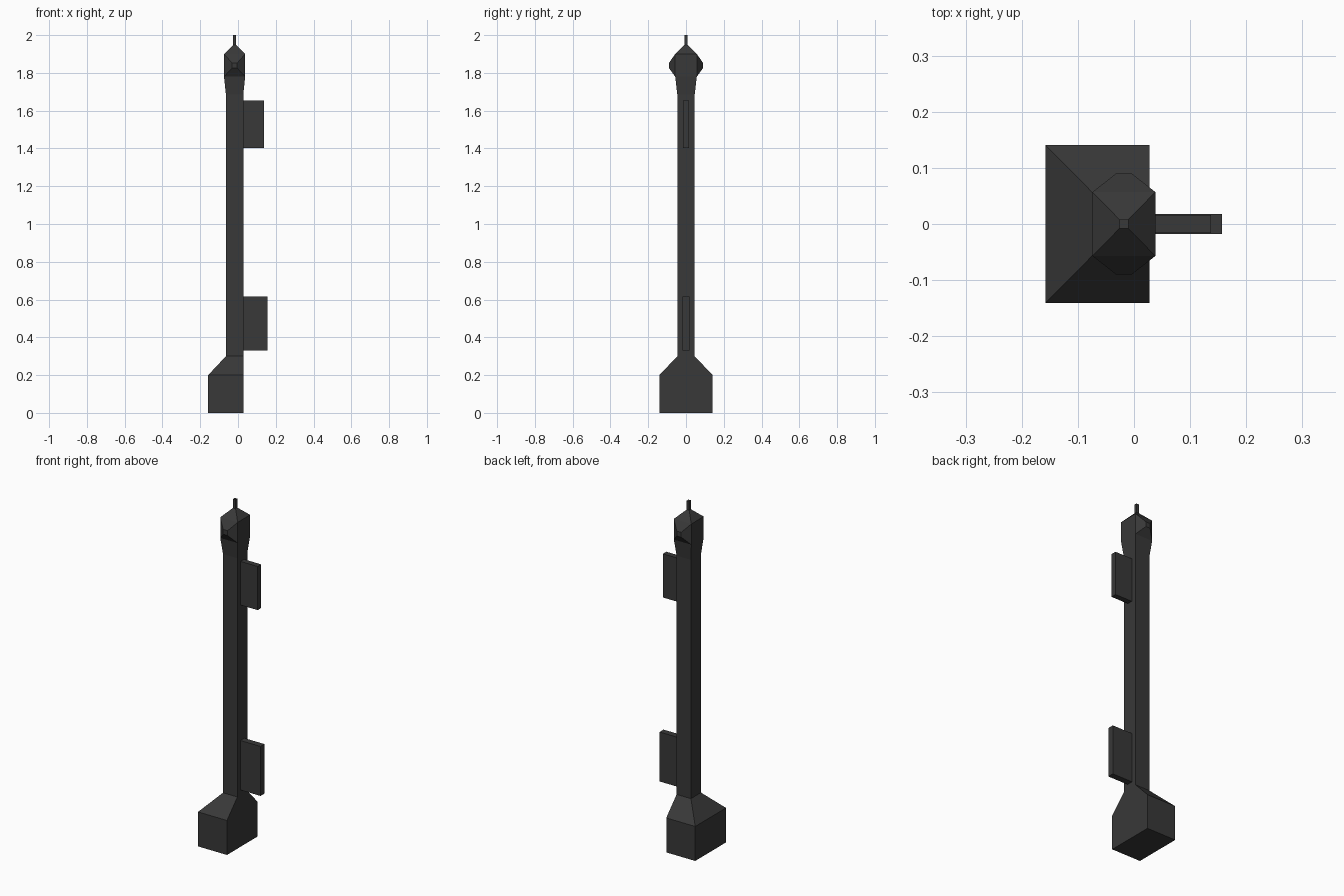
import bpy

if "Cube" in bpy.data.objects:
    bpy.data.objects.remove(bpy.data.objects["Cube"])

dark = bpy.data.materials.new("dark_grey")
dark.diffuse_color = (0.04, 0.04, 0.04, 1)
dark.use_nodes = True
dark.node_tree.nodes["Principled BSDF"].inputs["Base Color"].default_value = dark.diffuse_color


def loft(name, rings):
    """Closed solid through a stack of four-cornered rings."""
    verts = [p for ring in rings for p in ring]
    n = len(rings)
    faces = [(3, 2, 1, 0), tuple(range(4 * n - 4, 4 * n))]
    for r in range(n - 1):
        for i in range(4):
            j = (i + 1) % 4
            faces.append((4 * r + i, 4 * r + j, 4 * r + 4 + j, 4 * r + 4 + i))
    mesh = bpy.data.meshes.new(name)
    mesh.from_pydata(verts, [], faces)
    mesh.materials.append(dark)
    obj = bpy.data.objects.new(name, mesh)
    bpy.context.collection.objects.link(obj)
    return obj


def level(x0, x1, y, z):
    return [(x0, -y, z), (x1, -y, z), (x1, y, z), (x0, y, z)]


def box(name, x0, x1, y, z0, z1):
    return loft(name, [level(x0, x1, y, z0), level(x0, x1, y, z1)])


CX = -0.018  # mast axis

# Base, shoulder, mast, flared head and antenna as one lofted tower
tower = loft("tower", [
    level(-0.158, 0.028, 0.141, 0.0),
    level(-0.158, 0.028, 0.141, 0.2),
    level(CX - 0.046, 0.028, 0.046, 0.3),
    level(CX - 0.046, 0.028, 0.046, 1.685),
    level(CX - 0.056, CX + 0.056, 0.057, 1.78),
    level(CX - 0.056, CX + 0.056, 0.057, 1.9),
    level(CX - 0.008, CX + 0.008, 0.008, 1.948),
    level(CX - 0.008, CX + 0.008, 0.008, 2.0),
])


# Faceted bosses on the front and back of the head
def boss_ring(half, y, z0, z1):
    return [(CX - half, y, z0), (CX + half, y, z0),
            (CX + half, y, z1), (CX - half, y, z1)]


for name, s in (("front_boss", -1), ("back_boss", 1)):
    rings = [boss_ring(0.056, s * 0.057, 1.78, 1.9),
             boss_ring(0.014, s * 0.09, 1.825, 1.853)]
    loft(name, rings if s < 0 else rings[::-1])

# Side fins
box("lower_fin", 0.028, 0.157, 0.018, 0.33, 0.617)
box("upper_fin", 0.028, 0.1375, 0.016, 1.402, 1.655)

# Consistent outward normals
import bmesh
for obj in bpy.context.collection.objects:
    bm = bmesh.new()
    bm.from_mesh(obj.data)
    bmesh.ops.recalc_face_normals(bm, faces=bm.faces)
    bm.to_mesh(obj.data)
    bm.free()
